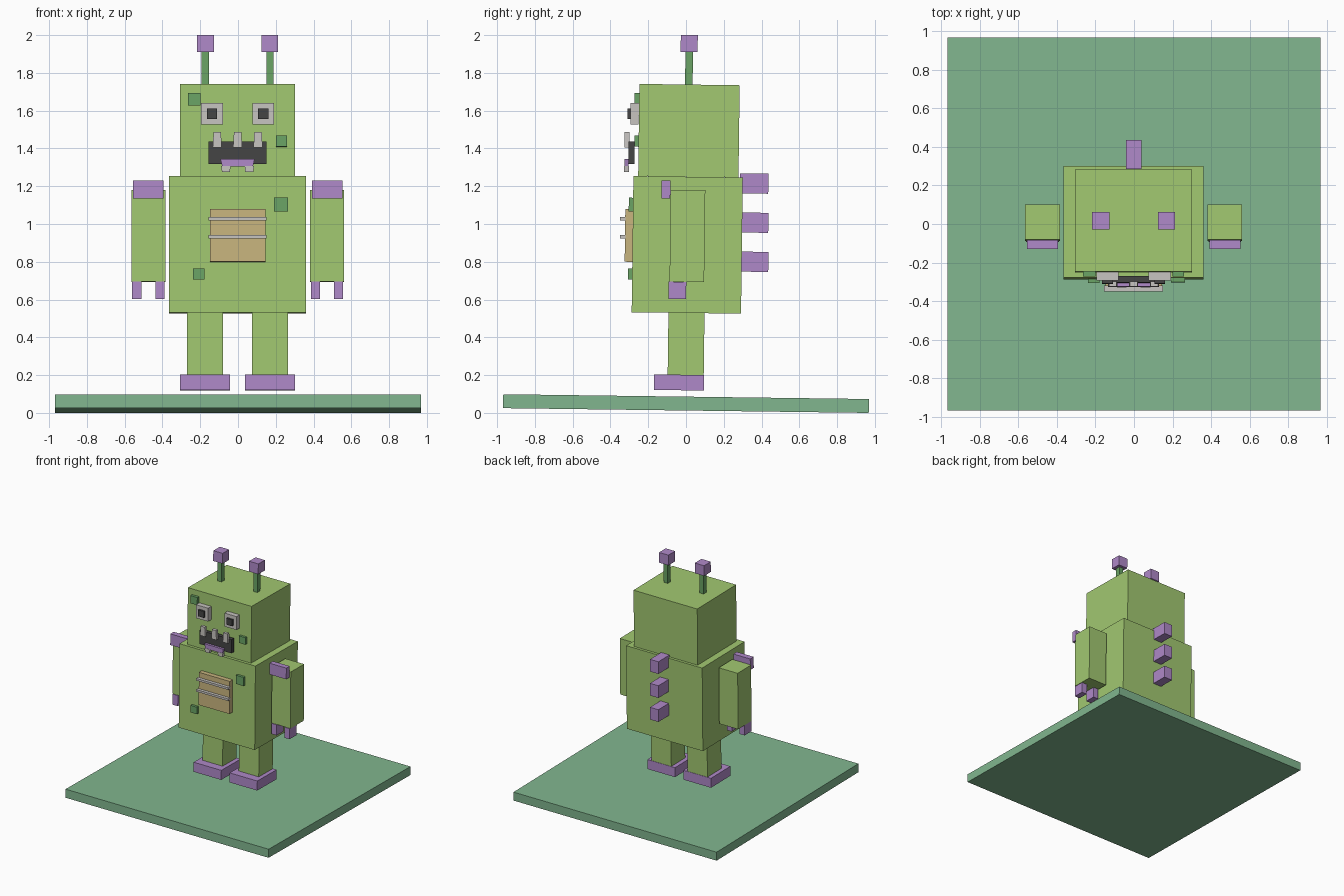
import bpy, bmesh
from mathutils import Matrix, Vector

if "Cube" in bpy.data.objects:
    bpy.data.objects.remove(bpy.data.objects["Cube"])

TILT = -0.013  # the whole figure leans back very slightly


def material(name, rgb):
    m = bpy.data.materials.new(name)
    m.diffuse_color = (*rgb, 1)
    m.use_nodes = True
    m.node_tree.nodes["Principled BSDF"].inputs["Base Color"].default_value = m.diffuse_color
    return m


LIME = material("lime green", (0.36, 0.58, 0.165))
PURPLE = material("purple", (0.43, 0.25, 0.58))
SEA = material("sea green", (0.22, 0.47, 0.275))
LEAF = material("leaf green", (0.145, 0.37, 0.13))
TAN = material("tan", (0.58, 0.46, 0.21))
PALE = material("pale grey", (0.57, 0.55, 0.53))
DARK = material("charcoal", (0.058, 0.058, 0.058))


def box(name, xs, ys, zs, mat, top=1.0, bottom=1.0):
    """Box from ranges; top / bottom scale those ends for a taper."""
    lo, hi = (Vector(v) for v in zip(xs, ys, zs))
    size, mid = hi - lo, (lo + hi) / 2
    bm = bmesh.new()
    bmesh.ops.create_cube(bm, size=1)
    for v in bm.verts:
        k = top if v.co.z > 0 else bottom
        v.co = Vector((v.co.x * size.x * k, v.co.y * size.y, v.co.z * size.z))
    me = bpy.data.meshes.new(name)
    bm.to_mesh(me)
    bm.free()
    me.materials.append(mat)
    ob = bpy.data.objects.new(name, me)
    ob.matrix_world = Matrix.Translation(mid) @ Matrix.Rotation(TILT, 4, 'X')
    bpy.context.collection.objects.link(ob)


def pair(name, xs, ys, zs, mat):
    """The same box on both sides of the figure (centred at x = -0.002)."""
    box(name + "_right", xs, ys, zs, mat)
    box(name + "_left", (-xs[1] - 0.004, -xs[0] - 0.004), ys, zs, mat)


# base plate
box("base_plate", (-0.97, 0.97), (-0.968, 0.968), (0.0125, 0.086), SEA)

# body, head and limbs
box("torso", (-0.365, 0.361), (-0.283, 0.296), (0.529, 1.25), LIME)
box("head", (-0.306, 0.302), (-0.25, 0.281), (1.25, 1.738), LIME)
pair("leg", (0.075, 0.266), (-0.095, 0.096), (0.2, 0.535), LIME)
pair("foot", (0.038, 0.302), (-0.169, 0.096), (0.12, 0.202), PURPLE)
pair("arm", (0.381, 0.561), (-0.084, 0.099), (0.694, 1.18), LIME)
pair("shoulder_plate", (0.391, 0.552), (-0.13, -0.083), (1.134, 1.23), PURPLE)
pair("outer_claw", (0.507, 0.557), (-0.092, 0.001), (0.603, 0.694), PURPLE)
pair("inner_claw", (0.386, 0.434), (-0.092, 0.001), (0.603, 0.694), PURPLE)

# antennae
pair("antenna_stalk", (0.15, 0.188), (-0.004, 0.036), (1.73, 1.912), LEAF)
pair("antenna_tip", (0.124, 0.213), (-0.028, 0.062), (1.911, 2.0), PURPLE)

# back spikes
for i, z in enumerate((1.214, 1.007, 0.8)):
    box(f"back_spike_{i}", (-0.042, 0.038), (0.285, 0.436), (z - 0.053, z + 0.053), PURPLE)

# eyes
pair("eye", (0.076, 0.191), (-0.294, -0.25), (1.526, 1.641), PALE)
pair("pupil", (0.106, 0.161), (-0.31, -0.29), (1.556, 1.611), DARK)

# mouth, tongue and teeth
box("mouth", (-0.155, 0.151), (-0.305, -0.272), (1.318, 1.436), DARK)
box("tongue", (-0.093, 0.088), (-0.326, -0.304), (1.305, 1.344), PURPLE, bottom=0.9)
for i, x in enumerate((-0.11, -0.002, 0.106)):
    box(f"upper_tooth_{i}", (x - 0.024, x + 0.024), (-0.326, -0.3), (1.405, 1.486), PALE, top=0.82)
for i, x in enumerate((-0.064, 0.06)):
    box(f"lower_tooth_{i}", (x - 0.025, x + 0.025), (-0.329, -0.302), (1.276, 1.308), PALE, bottom=0.85)

# belly panel with two bars
box("belly_panel", (-0.149, 0.145), (-0.323, -0.28), (0.8, 1.08), TAN)
for i, z in enumerate((1.028, 0.932)):
    box(f"belly_bar_{i}", (-0.155, 0.151), (-0.35, -0.32), (z - 0.009, z + 0.009), PALE)

# skin spots: centre x, centre z, half size, front y
for i, (x, z, h, y) in enumerate(((-0.232, 1.66, 0.033, -0.272), (0.23, 1.439, 0.03, -0.272),
                                  (0.228, 1.102, 0.037, -0.303), (-0.208, 0.735, 0.03, -0.307))):
    box(f"spot_{i}", (x - h, x + h), (y, y + 0.03), (z - h, z + h), LEAF)
